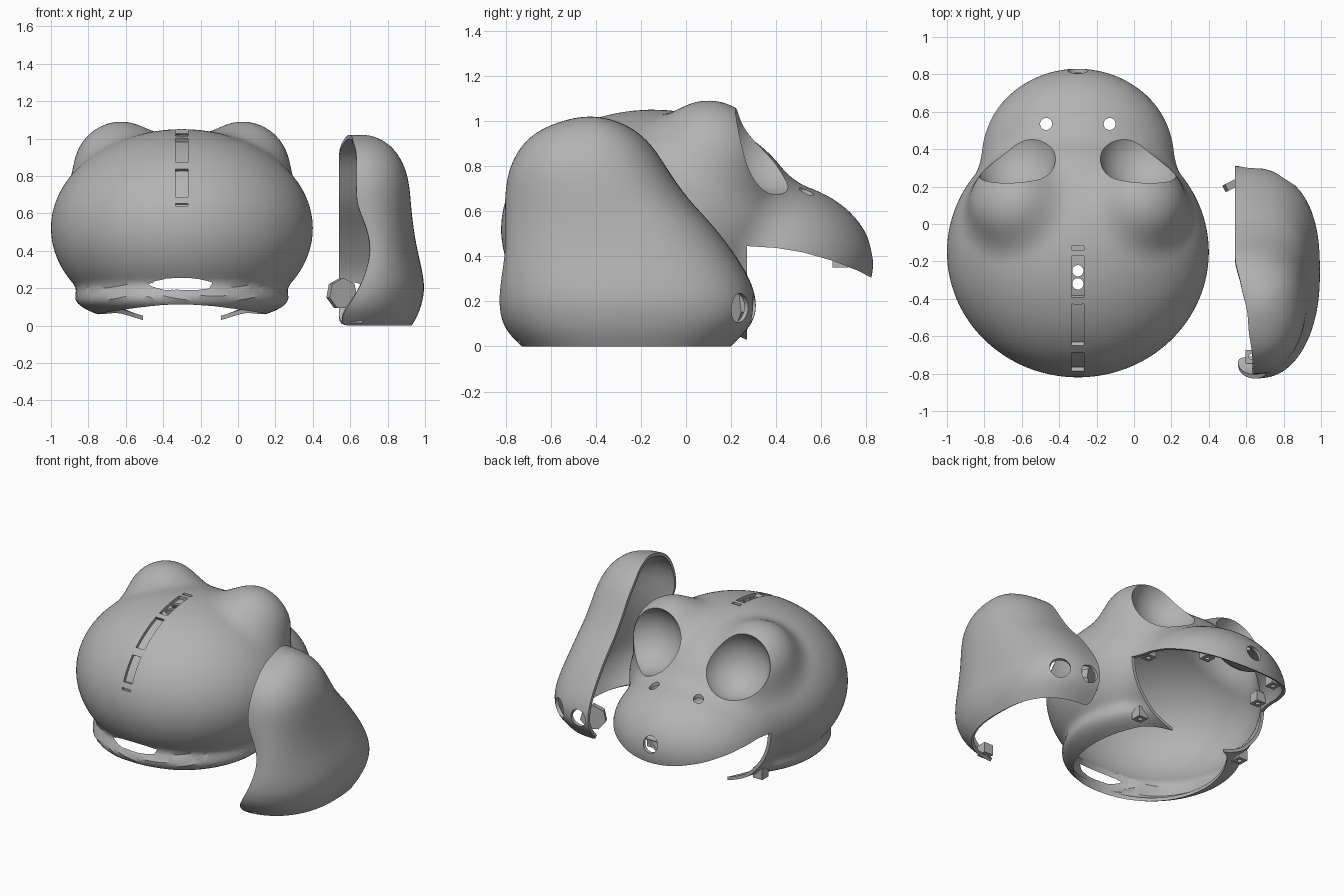
import bpy, bmesh, math
from mathutils import Vector, Matrix

cube = bpy.data.objects.get("Cube")
if cube:
    bpy.data.objects.remove(cube)

grey = bpy.data.materials.new("plain grey")
grey.use_nodes = True
tone = (0.45, 0.45, 0.45, 1)
grey.diffuse_color = tone
grey.node_tree.nodes["Principled BSDF"].inputs["Base Color"].default_value = tone

MID = -0.3      # symmetry line of the head
WALL = 0.022    # shell thickness


def make(name, bm):
    bmesh.ops.recalc_face_normals(bm, faces=bm.faces)
    mesh = bpy.data.meshes.new(name)
    bm.to_mesh(mesh)
    bm.free()
    mesh.materials.append(grey)
    ob = bpy.data.objects.new(name, mesh)
    bpy.context.collection.objects.link(ob)
    return ob


def bake(ob):
    bpy.context.view_layer.update()
    graph = bpy.context.evaluated_depsgraph_get()
    mesh = bpy.data.meshes.new_from_object(ob.evaluated_get(graph))
    ob.modifiers.clear()
    ob.data = mesh


def thicken(ob, offset=-1):
    mod = ob.modifiers.new("wall", 'SOLIDIFY')
    mod.thickness = WALL
    mod.offset = offset
    bake(ob)


def combine(ob, other, operation='DIFFERENCE', keep=False):
    mod = ob.modifiers.new("cut", 'BOOLEAN')
    mod.operation = operation
    mod.solver = 'EXACT'
    mod.object = other
    bake(ob)
    if not keep:
        bpy.data.objects.remove(other)


def ball(name, centre, radius):
    bm = bmesh.new()
    bmesh.ops.create_uvsphere(bm, u_segments=48, v_segments=32, radius=radius)
    bmesh.ops.translate(bm, vec=centre, verts=bm.verts)
    return make(name, bm)


def rod(name, centre, axis, radius, depth, sides=32, stretch=1):
    bm = bmesh.new()
    bmesh.ops.create_cone(bm, cap_ends=True, segments=sides, radius1=radius,
                          radius2=radius, depth=depth)
    bmesh.ops.scale(bm, vec=(1, stretch, 1), verts=bm.verts)
    turn = Vector((0, 0, 1)).rotation_difference(Vector(axis)).to_matrix().to_4x4()
    bmesh.ops.transform(bm, matrix=Matrix.Translation(centre) @ turn, verts=bm.verts)
    return make(name, bm)


def extrude_x(name, profile, centre, half):
    """Prism with a (y, z) profile, running along x."""
    bm = bmesh.new()
    face = bm.faces.new([bm.verts.new((centre - half, y, z)) for y, z in profile])
    new = bmesh.ops.extrude_face_region(bm, geom=[face])["geom"]
    bmesh.ops.translate(bm, vec=(2 * half, 0, 0),
                        verts=[v for v in new if isinstance(v, bmesh.types.BMVert)])
    return make(name, bm)


def screw_clip(name, x, y, z):
    clip = extrude_x(name, [(y - 0.035, z - 0.035), (y + 0.035, z - 0.035),
                            (y + 0.035, z + 0.035), (y - 0.035, z + 0.035)], x, 0.035)
    combine(clip, rod("screw_cut", (x, y, z), (0, 0, 1), 0.015, 0.2, 16))
    return clip


def crown_strip(name, start, end, inner, outer, half):
    """Curved bar that follows the crown of the head."""
    def arc(scale):
        angles = [start + (end - start) * i / 16 for i in range(17)]
        return [(-0.15 - 0.67 * scale * math.sin(a), 0.52 + 0.53 * scale * math.cos(a))
                for a in angles]
    return extrude_x(name, arc(outer) + arc(inner)[::-1], MID, half)


# Head form: blended ellipsoids (centre, radii, blend), one half mirrored
FORMS = [((0, -0.15, 0.52), (0.7, 0.67, 0.53), 0),           # cranium
         ((0, -0.18, 0.15), (0.57, 0.57, 0.145), 0.05),      # neck roll
         ((0, 0.33, 0.37), (0.525, 0.5, 0.37), 0.07),        # muzzle
         ((0.325, 0.1, 0.825), (0.255, 0.255, 0.265), 0.09)]  # eye bump


def distance(p):
    p = Vector((abs(p.x), p.y, p.z))
    total = 9
    for centre, radii, k in FORMS:
        q = [(p[i] - centre[i]) / radii[i] for i in range(3)]
        size = math.sqrt(sum(c * c for c in q)) + 1e-9
        slope = math.sqrt(sum((q[i] / radii[i]) ** 2 for i in range(3))) + 1e-9
        d = size * (size - 1) / slope
        h = max(k - abs(total - d), 0) / k if k else 0
        total = min(total, d) - h * h * k / 4
    return total


bm = bmesh.new()
bmesh.ops.create_icosphere(bm, subdivisions=6, radius=1)
heart = Vector((0, 0.02, 0.5))
for v in bm.verts:
    ray = v.co.normalized()
    low, high = 0.1, 1.5
    for _ in range(13):
        t = (low + high) / 2
        if distance(heart + ray * t) < 0:
            low = t
        else:
            high = t
    v.co = heart + ray * low + Vector((MID, 0, 0))
head = make("head_shell", bm)
solid = head.copy()
solid.data = head.data.copy()
bpy.context.collection.objects.link(solid)
thicken(head)
parts = [head]

# Neck opening and mouth opening
combine(head, rod("neck_cut", (MID, -0.2, -0.1), (0, 0, 1), 0.45, 0.9, 64, 1.18))
mouth = [(0.27, -0.3), (0.27, 0.445), (0.4, 0.437), (0.52, 0.417), (0.65, 0.38),
         (0.76, 0.337), (0.9, 0.265), (0.9, -0.3)]
combine(head, extrude_x("mouth_cut", mouth, MID, 0.9))

# Eye sockets, nostrils and clips, on both sides
for side, label in ((-1, "right"), (1, "left")):
    eye = (MID + side * 0.342, 0.385, 0.9)
    combine(head, ball("eye_cut", eye, 0.228))
    socket = ball(label + "_eye_socket", eye, 0.228)
    thicken(socket, 1)
    combine(socket, solid, 'INTERSECT', keep=True)
    parts.append(socket)
    combine(head, rod("nostril_cut", (MID + side * 0.17, 0.535, 0.7), (0, 0, 1), 0.032, 0.3))
    for x, y, z in ((0.27, 0.685, 0.385), (0.45, 0.32, 0.485), (0.41, 0.19, 0.11)):
        parts.append(screw_clip(label + "_clip", MID + side * x, y, z))
bpy.data.objects.remove(solid)

# Nose hole with a cross pin
combine(head, rod("nose_cut", (MID, 0.8, 0.43), (0, 1, 0), 0.055, 0.3))
parts.append(rod("nose_pin", (MID, 0.74, 0.43), (1, 0, 0), 0.015, 0.3, 16))

# Slots over the crown, backed by a liner with two round holes
for start, end in ((-0.05, -0.015), (0.03, 0.37), (0.43, 0.84), (0.93, 1.25), (1.32, 1.345)):
    combine(head, crown_strip("slot_cut", start, end, 0.9, 1.1, 0.033))
liner = crown_strip("slot_liner", -0.1, 1.4, 0.93, 0.955, 0.06)
for y in (-0.25, -0.32):
    combine(liner, rod("liner_cut", (MID, y, 1), (0, 0, 1), 0.03, 0.3))
parts.append(liner)

# Jaw: loft of half ovals (z, back y, front y, outer x, back rim x)
ROWS = [(0, -0.73, 0.2, 0.93, 0.55), (0.06, -0.79, 0.26, 0.965, 0.56),
        (0.12, -0.82, 0.305, 0.985, 0.6), (0.2, -0.83, 0.315, 1.0, 0.65),
        (0.3, -0.82, 0.285, 0.985, 0.69), (0.42, -0.8, 0.21, 0.955, 0.715),
        (0.55, -0.8, 0.11, 0.935, 0.68), (0.65, -0.805, 0.01, 0.925, 0.63),
        (0.78, -0.79, -0.08, 0.915, 0.635), (0.88, -0.74, -0.14, 0.88, 0.635),
        (0.95, -0.67, -0.21, 0.83, 0.63), (0.995, -0.57, -0.29, 0.77, 0.61),
        (1.02, -0.47, -0.38, 0.7, 0.61)]
bm = bmesh.new()
rings = []
for z, y0, y1, x1, rim in ROWS:
    ring = []
    for i in range(25):
        a = math.pi * i / 24
        c, s = math.cos(a), math.sin(a)
        # The front corner is fuller near the hinge
        power = 0.87 if c > 0 else 0.75 + 0.12 * min(z / 0.6, 1)
        edge = rim + (0.54 + max(z - 0.95, 0) * 0.6 - rim) * i / 24
        y = (y0 + y1) / 2 - (y1 - y0) / 2 * math.copysign(abs(c) ** power, c)
        ring.append(bm.verts.new((edge + (x1 - edge) * max(s, 0) ** power, y, z)))
    rings.append(ring)
for a, b in zip(rings, rings[1:]):
    for i in range(24):
        bm.faces.new((a[i], a[i + 1], b[i + 1], b[i]))
bm.faces.new(rings[-1])
jaw = make("jaw_shell", bm)
if sum(f.normal.x * f.area for f in jaw.data.polygons) < 0:
    jaw.data.flip_normals()
jaw.modifiers.new("smooth", 'SUBSURF').levels = 2
bake(jaw)
thicken(jaw)
combine(jaw, rod("jaw_cut", (0.82, 0.25, 0.17), (1, 1, 0), 0.065, 0.2))
combine(jaw, rod("rim_cut", (0.62, 0.29, 0.17), (0, 1, 0), 0.06, 0.15))
parts.append(jaw)

# Jaw hinge tab and clip
parts.append(rod("hinge_tab", (0.555, 0.225, 0.17), (-0.45, 0.9, 0), 0.085, 0.04, 7))
parts.append(screw_clip("jaw_clip", 0.63, -0.71, 0.05))

# Smooth surfaces with crisp cut edges
bpy.ops.object.select_all(action='DESELECT')
for ob in parts:
    ob.select_set(True)
bpy.context.view_layer.objects.active = head
bpy.ops.object.shade_smooth_by_angle(angle=math.radians(35))
